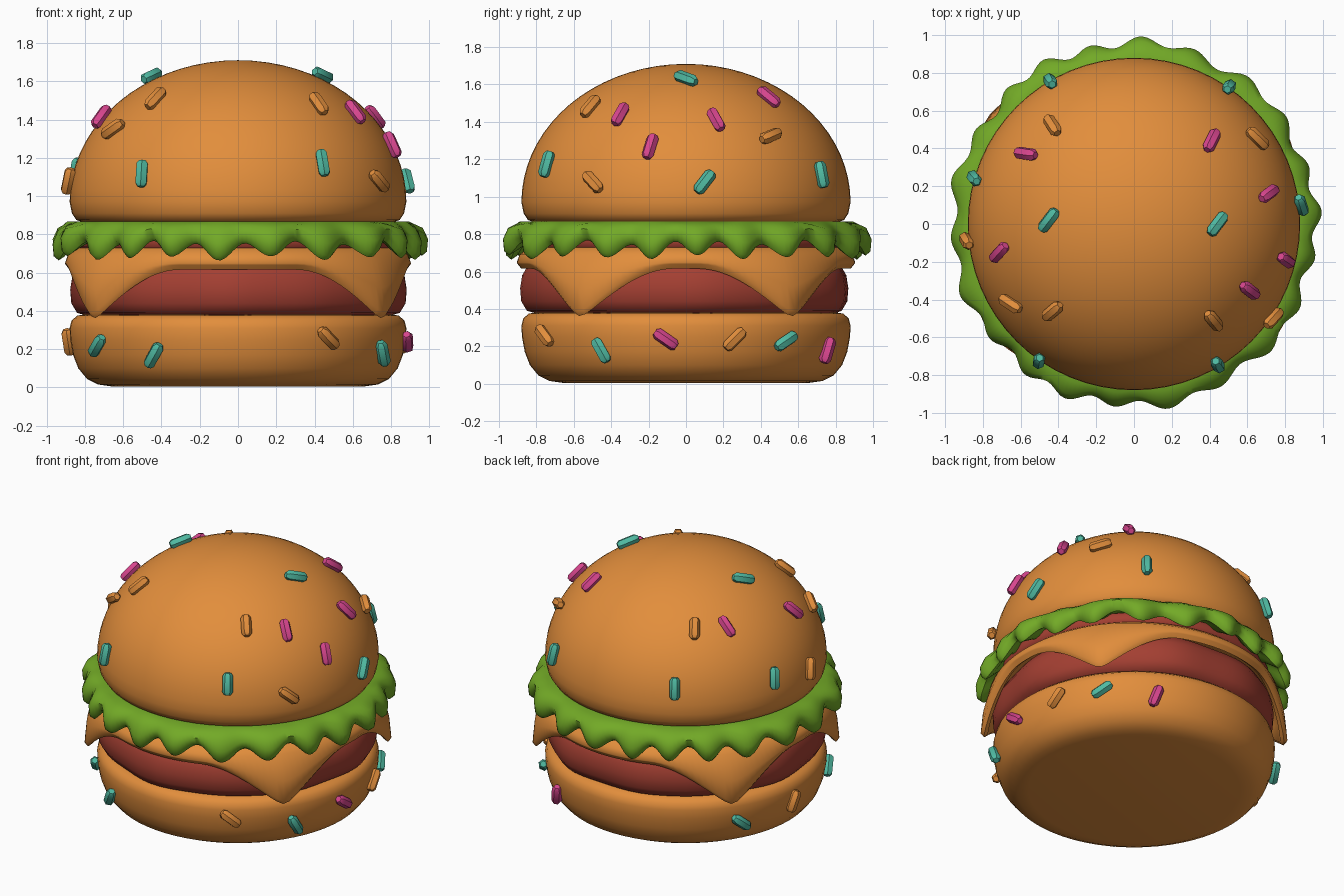
import bpy, bmesh, math
from mathutils import Vector, Matrix
from math import sin, cos, radians, degrees, hypot, sqrt, pi

if "Cube" in bpy.data.objects:
    bpy.data.objects.remove(bpy.data.objects["Cube"])


def material(name, rgb):
    m = bpy.data.materials.new(name)
    m.diffuse_color = (*rgb, 1)
    m.use_nodes = True
    m.node_tree.nodes["Principled BSDF"].inputs["Base Color"].default_value = m.diffuse_color
    return m


BUN = material("bun orange", (0.76, 0.27, 0.045))
MEAT = material("patty red", (0.37, 0.05, 0.032))
LEAF = material("lettuce green", (0.17, 0.40, 0.02))
PINK = material("sprinkle pink", (0.68, 0.06, 0.27))
TEAL = material("sprinkle teal", (0.08, 0.49, 0.36))


def ring_part(name, section, segs, mat, angle=60, closed=False, matrix=None):
    """Sweep a section(azimuth) -> [(r, z), ...] around the z axis."""
    bm = bmesh.new()
    rows = []
    for i in range(segs):
        a = 2 * pi * i / segs
        rows.append([bm.verts.new((r * cos(a), r * sin(a), z)) for r, z in section(a)])
    n = len(rows[0])
    for i in range(segs):
        p, q = rows[i], rows[(i + 1) % segs]
        for j in range(n if closed else n - 1):
            k = (j + 1) % n
            bm.faces.new((p[j], q[j], q[k], p[k]))
    bmesh.ops.remove_doubles(bm, verts=bm.verts, dist=1e-5)
    bmesh.ops.recalc_face_normals(bm, faces=bm.faces)
    me = bpy.data.meshes.new(name)
    bm.to_mesh(me)
    bm.free()
    me.materials.append(mat)
    ob = bpy.data.objects.new(name, me)
    bpy.context.collection.objects.link(ob)
    if matrix:
        ob.matrix_world = matrix
    bpy.ops.object.select_all(action='DESELECT')
    ob.select_set(True)
    bpy.context.view_layer.objects.active = ob
    bpy.ops.object.shade_smooth_by_angle(angle=radians(angle))
    return ob


# Bottom bun
bottom = [(0, 0.005), (0.66, 0.005), (0.73, 0.015), (0.79, 0.045), (0.835, 0.1), (0.862, 0.17),
          (0.877, 0.25), (0.88, 0.31), (0.87, 0.35), (0.84, 0.375), (0.78, 0.385), (0, 0.385)]
ring_part("bottom_bun", lambda a: bottom, 64, BUN)

# Top bun: half ellipse with a rounded rim
top = [(0, 0.86), (0.80, 0.86), (0.845, 0.875), (0.868, 0.91)]
top += [(0.88 * cos(t * pi / 36), 0.97 + 0.74 * sin(t * pi / 36)) for t in range(18)] + [(0, 1.71)]
ring_part("top_bun", lambda a: top, 64, BUN)


# Patty with a slightly lumpy side
def patty(a):
    d = 0.008 * sin(7 * a) + 0.005 * sin(11 * a + 1)
    return [(0, 0.37), (0.78, 0.37), (0.84 + d, 0.39), (0.87 + d, 0.44), (0.876 + d, 0.51),
            (0.865 + d, 0.58), (0.83 + d, 0.64), (0.77, 0.67), (0, 0.67)]


ring_part("patty", patty, 72, MEAT)

# Red slice under the lettuce
tomato = [(0, 0.71), (0.82, 0.71), (0.85, 0.735), (0.85, 0.79), (0.82, 0.81), (0, 0.81)]
ring_part("tomato_slice", lambda a: tomato, 64, MEAT)


# Cheese slice: four corners hang down over the patty
def cheese(a):
    corner = 37
    d = min(abs((degrees(a) - c + 180) % 360 - 180)
            for c in (corner, 180 - corner, 180 + corner, 360 - corner))
    f = sin(min(1, sqrt(d * d + 4) / 33) * pi / 2)
    h = 0.335 + 0.28 * f
    k = 1 - f
    r = 0.90 + 0.065 * k
    mid = (h + 0.68) / 2
    return [(0.4, 0.745), (0.76, 0.745), (0.84, 0.73), (0.89 + 0.015 * k, 0.69),
            (0.905 + 0.045 * k, mid), (r, h + 0.025), (r - 0.02, h), (r - 0.045, h + 0.02),
            (0.865 + 0.035 * k, mid), (0.84, 0.66), (0.4, 0.66)]


ring_part("cheese_slice", cheese, 144, BUN, closed=True)


# Ruffled lettuce
def lettuce(a):
    w = sin(22 * a + 0.8 * sin(3 * a))
    v = sin(9 * a + 1)
    r = 0.95 + 0.012 * v + 0.022 * w
    z = 0.012 * v
    return [(0.4, 0.865), (0.82, 0.868), (0.885 + 0.012 * w, 0.866),
            (r - 0.015, 0.838 + z * 0.5 - 0.012 * w), (r + 0.012, 0.79 + z - 0.028 * w),
            (r + 0.006, 0.735 + z - 0.038 * w), (r - 0.02, 0.715 + z - 0.04 * w),
            (r - 0.05, 0.735 + z - 0.04 * w), (0.86 + 0.01 * w, 0.775 - 0.03 * w),
            (0.78, 0.79), (0.4, 0.79)]


ring_part("lettuce", lettuce, 264, LEAF, angle=50, closed=True)

# Sprinkles: little six-sided rods with chamfered ends
rod = [(0, -0.07), (0.02, -0.07), (0.033, -0.052), (0.033, 0.052), (0.02, 0.07), (0, 0.07)]


def sprinkle(name, pos, normal, turn, mat):
    """turn = degrees clockwise from upslope, seen from outside."""
    n = normal.normalized()
    u = Vector((0, 0, 1)).cross(n).normalized()
    v = n.cross(u)
    t = radians(turn)
    along = v * cos(t) + u * sin(t)
    side = n.cross(along)
    m = Matrix((side, n, along)).transposed().to_4x4()
    m.translation = pos + n * 0.02
    ring_part(name, lambda a: rod, 6, mat, angle=35, matrix=m)


# Top bun sprinkles: x, y, turn
top_sprinkles = {
    TEAL: [(-.44, .75, 0), (-.84, .24, 10), (-.45, .02, -52), (-.5, -.72, -5), (.5, .72, 0),
           (.89, .1, 38), (.44, 0, -50), (.44, -.74, 0)],
    PINK: [(-.57, .37, -18), (-.71, -.15, -25), (.41, .44, -13), (.71, .16, -16),
           (.8, -.19, 10), (.61, -.35, 5)],
    BUN: [(-.43, .52, 5), (-.89, -.09, 20), (-.65, -.42, 52), (-.43, -.46, 5),
          (.65, .45, 70), (.42, -.51, 0), (.74, -.5, -50)],
}
for mat, items in top_sprinkles.items():
    for x, y, turn in items:
        r = hypot(x, y)
        s = min(r * 0.985, 0.871) / r
        x, y = x * s, y * s
        h = 0.74 * sqrt(1 - (r * s / 0.88) ** 2)
        sprinkle("top_sprinkle", Vector((x, y, 0.97 + h)),
                 Vector((x / 0.88 ** 2, y / 0.88 ** 2, h / 0.74 ** 2)), turn, mat)

# Bottom bun sprinkles: azimuth in degrees, height, turn
bottom_sprinkles = {
    TEAL: [(214, .22, 50), (240, .17, 35), (-31, .18, -30), (37, .23, 60), (148, .2, -50)],
    PINK: [(-7, .24, -55), (59, .18, 20)],
    BUN: [(-58, .26, -50), (17, .24, 45), (174, .24, 20)],
}
for mat, items in bottom_sprinkles.items():
    for az, z, turn in items:
        d = Vector((cos(radians(az)), sin(radians(az)), 0))
        sprinkle("bottom_sprinkle", d * (0.862 + 0.12 * (z - 0.17)) + Vector((0, 0, z)),
                 d + Vector((0, 0, -0.12)), turn, mat)
